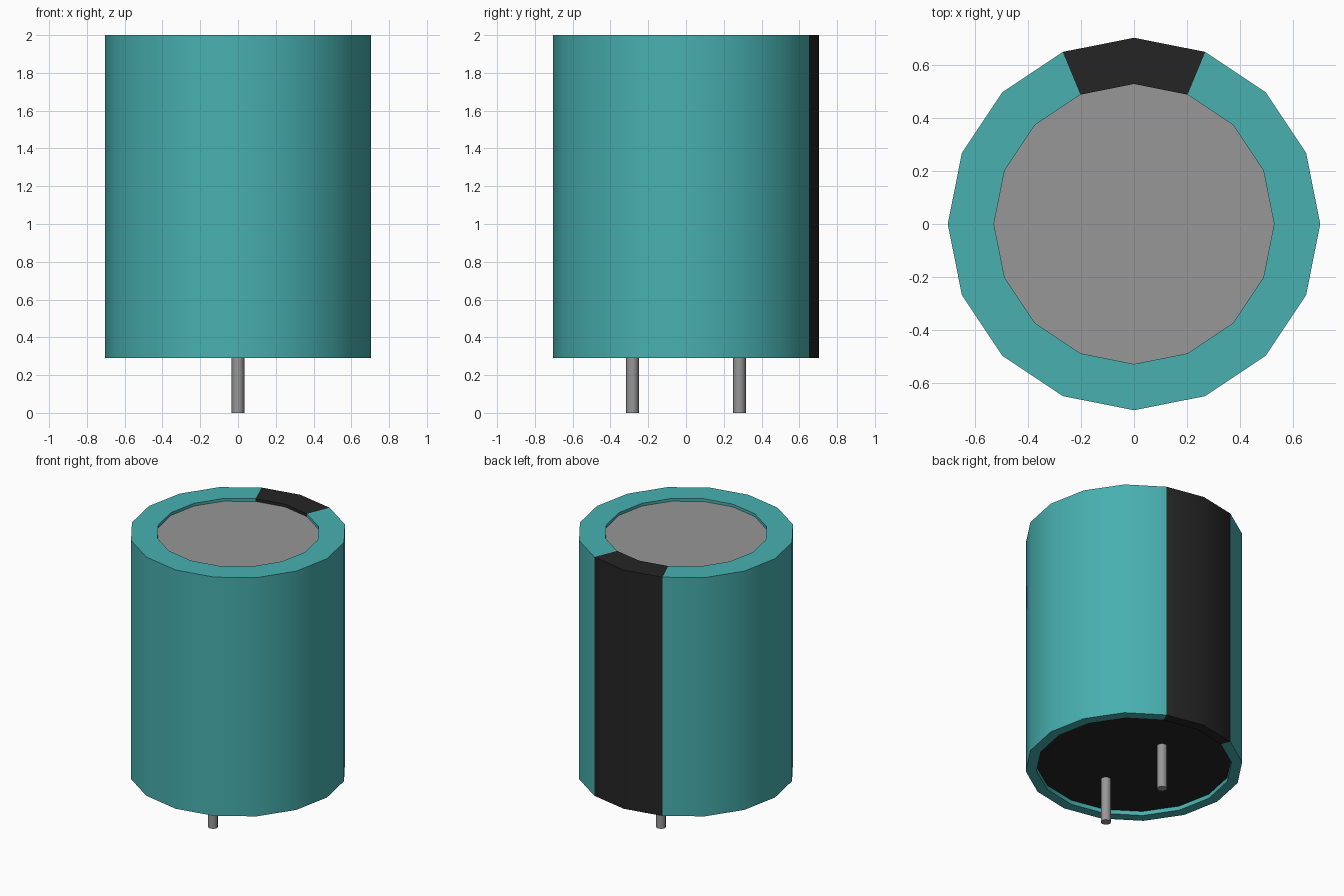
import bpy, bmesh, math

cube = bpy.data.objects.get("Cube")
if cube:
    bpy.data.objects.remove(cube, do_unlink=True)

SIDES = 16
R, Z0, Z1 = 0.705, 0.29, 2.0        # can radius, bottom and top
TOP_R, TOP_Z = 0.53, 1.98           # recessed metal lid
BASE_R, BASE_Z = 0.635, 0.32        # recessed bottom plug


def material(name, rgb):
    m = bpy.data.materials.new(name)
    m.use_nodes = True
    m.diffuse_color = (*rgb, 1)
    m.node_tree.nodes["Principled BSDF"].inputs["Base Color"].default_value = (*rgb, 1)
    return m


teal = material("teal sleeve", (0.065, 0.434, 0.434))
black = material("black", (0.018, 0.018, 0.018))
grey = material("grey metal", (0.31, 0.31, 0.31))


def finish(name, bm, mats):
    me = bpy.data.meshes.new(name)
    bm.to_mesh(me)
    bm.free()
    for m in mats:
        me.materials.append(m)
    ob = bpy.data.objects.new(name, me)
    bpy.context.collection.objects.link(ob)
    bpy.ops.object.select_all(action='DESELECT')
    ob.select_set(True)
    bpy.context.view_layer.objects.active = ob
    bpy.ops.object.shade_smooth_by_angle(angle=math.radians(50))
    return ob


def ring(bm, r, z, n, x=0, y=0):
    step = 2 * math.pi / n
    return [bm.verts.new((x + r * math.cos(i * step), y + r * math.sin(i * step), z))
            for i in range(n)]


def bridge(bm, a, b):
    n = len(a)
    return [bm.faces.new((a[i], b[i], b[(i + 1) % n], a[(i + 1) % n])) for i in range(n)]


# Sleeve: turned profile with the two rear sectors forming the black stripe
bm = bmesh.new()
profile = [(TOP_R, TOP_Z), (TOP_R, Z1), (R, Z1), (R, Z0), (BASE_R, Z0), (BASE_R, BASE_Z)]
rings = [ring(bm, r, z, SIDES) for r, z in profile]
for a, b in zip(rings, rings[1:]):
    for i, f in enumerate(bridge(bm, a, b)):
        f.material_index = 1 if i in (3, 4) else 0
finish("sleeve", bm, [teal, black])

# Metal lid
bm = bmesh.new()
bm.faces.new(ring(bm, TOP_R, TOP_Z, SIDES))
finish("top_lid", bm, [grey])

# Bottom plug, facing down
bm = bmesh.new()
bm.faces.new(ring(bm, BASE_R, BASE_Z, SIDES)[::-1])
finish("bottom_plug", bm, [black])

# Two wire leads
for name, y in (("front_lead", -0.283), ("back_lead", 0.283)):
    bm = bmesh.new()
    top, low = ring(bm, 0.034, BASE_Z, 8, y=y), ring(bm, 0.034, 0, 8, y=y)
    bridge(bm, top, low)
    bm.faces.new(low[::-1])
    finish(name, bm, [grey])
